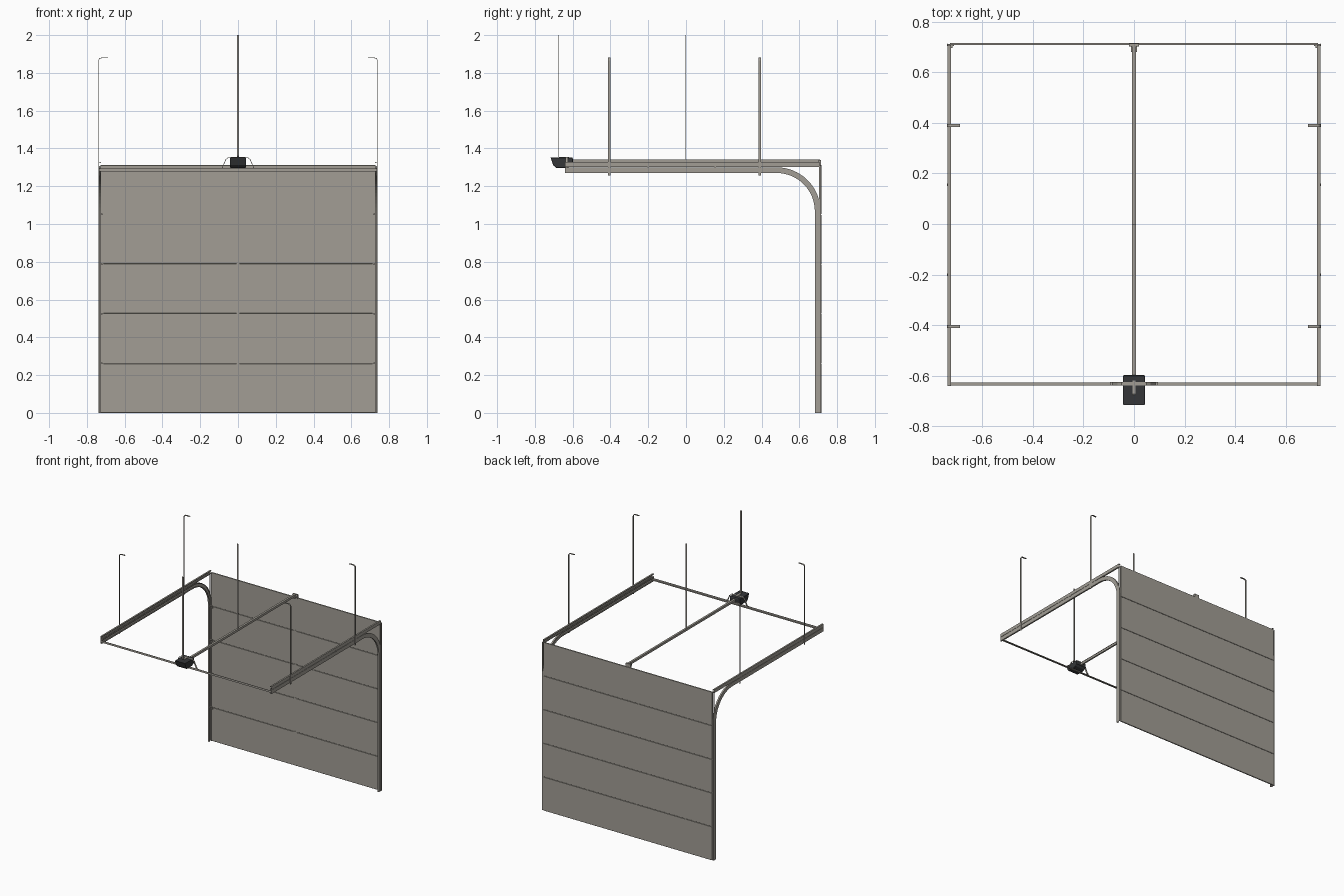
import bpy, bmesh, math
from mathutils import Vector

if "Cube" in bpy.data.objects:
    bpy.data.objects.remove(bpy.data.objects["Cube"])


def material(name, rgb):
    m = bpy.data.materials.new(name)
    m.diffuse_color = (*rgb, 1)
    m.use_nodes = True
    m.node_tree.nodes["Principled BSDF"].inputs["Base Color"].default_value = m.diffuse_color
    return m


STEEL = material("warm grey steel", (0.36, 0.34, 0.30))
DARK = material("dark charcoal", (0.035, 0.037, 0.04))


def finish(name, bm, mat):
    bmesh.ops.recalc_face_normals(bm, faces=bm.faces)
    me = bpy.data.meshes.new(name)
    bm.to_mesh(me)
    bm.free()
    me.materials.append(mat)
    ob = bpy.data.objects.new(name, me)
    bpy.context.collection.objects.link(ob)
    return ob


def box(name, x, y, z, mat=STEEL, bevel=0):
    bm = bmesh.new()
    bmesh.ops.create_cube(bm, size=1)
    for v in bm.verts:
        v.co = Vector([(r[0] + r[1]) / 2 + c * (r[1] - r[0]) for r, c in zip((x, y, z), v.co)])
    if bevel:
        bmesh.ops.bevel(bm, geom=bm.edges[:], offset=bevel, segments=1, affect='EDGES')
    return finish(name, bm, mat)


def loft(name, rings, mat=STEEL):
    """Skin a list of equal closed rings and cap both ends."""
    bm = bmesh.new()
    rings = [[bm.verts.new(p) for p in r] for r in rings]
    n = len(rings[0])
    for a, b in zip(rings, rings[1:]):
        for i in range(n):
            bm.faces.new((a[i], a[(i + 1) % n], b[(i + 1) % n], b[i]))
    bm.faces.new(rings[0])
    bm.faces.new(rings[-1])
    return finish(name, bm, mat)


def channel(name, path, half, side):
    """Sweep a lipped C channel, open towards the door, along a path in the yz plane."""
    t, xo, xi, lip = 0.002, 0.737, 0.725, half - 0.006
    prof = [(xo, -half), (xo, half), (xi, half), (xi, lip), (xi + t, lip), (xi + t, half - t),
            (xo - t, half - t), (xo - t, t - half), (xi + t, t - half), (xi + t, -lip),
            (xi, -lip), (xi, -half)]
    rings = []
    for i, p in enumerate(path):
        a, b = Vector(path[max(i - 1, 0)]), Vector(path[min(i + 1, len(path) - 1)])
        d = (b - a).normalized()
        rings.append([(side * x, p[0] + d.y * o, p[1] - d.x * o) for x, o in prof])
    return loft(name, rings)


def strap(name, pts, width_axis, centre, width):
    """Bent flat bar: path of (x, z) or (y, z) points, thickness built from path normals."""
    t, rings = 0.0015, []
    for i, p in enumerate(pts):
        d = (Vector(pts[min(i + 1, len(pts) - 1)]) - Vector(pts[max(i - 1, 0)])).normalized()
        ring = []
        for o, w in ((-t, -1), (t, -1), (t, 1), (-t, 1)):
            u, z, c = p[0] - d.y * o, p[1] + d.x * o, centre + w * width / 2
            ring.append((u, c, z) if width_axis == 'y' else (c, u, z))
        rings.append(ring)
    return loft(name, rings)


# sectional door: five panels with recessed seams
PH = 1.313 / 5
for i in range(5):
    box(f"door_panel_{i + 1}", (-0.728, 0.728), (0.708, 0.717),
        (i * PH + (0.0015 if i else 0), (i + 1) * PH - 0.0015), bevel=0.001)
    if i:
        z = i * PH
        box(f"seam_core_{i}", (-0.727, 0.727), (0.711, 0.714), (z - 0.003, z + 0.003))
        box(f"centre_hinge_{i}", (-0.009, 0.009), (0.705, 0.709), (z - 0.005, z + 0.005))

for side, tag in ((-1, "left"), (1, "right")):
    def xr(a, b):
        return tuple(sorted((side * a, side * b)))

    # curved lower track and straight upper track
    arc = [(0.48 + 0.217 * math.cos(k * math.pi / 32), 1.068 + 0.217 * math.sin(k * math.pi / 32))
           for k in range(17)]
    channel(f"lower_track_{tag}", [(0.697, 0)] + arc + [(-0.64, 1.285)], 0.015, side)
    channel(f"upper_track_{tag}", [(0.708, 1.315), (-0.64, 1.315)], 0.013, side)
    # corner jamb angle tying the track to the door edge
    box(f"jamb_angle_{tag}", xr(0.737, 0.739), (0.704, 0.715), (0, 1.31))
    # hinges and rollers at the panel ends
    for i in range(1, 5):
        z = i * PH
        box(f"end_hinge_{tag}_{i}", xr(0.712, 0.727), (0.704, 0.709), (z - 0.014, z + 0.004))
        box(f"roller_pin_{tag}_{i}", xr(0.718, 0.735), (0.696, 0.705), (z - 0.004, z + 0.004))
    # joining bolts between the two tracks
    for k, y in enumerate((-0.2, 0.155)):
        box(f"track_bolt_{tag}_{k}", xr(0.733, 0.739), (y - 0.005, y + 0.005), (1.296, 1.306))
    # ceiling hangers with a rounded inward hook
    hook = [(side * (0.723 + 0.015 * math.cos(a)), 1.864 + 0.015 * math.sin(a))
            for a in [k * math.pi / 10 for k in range(6)]]
    for y, pos in ((-0.406, "rear"), (0.39, "door_end")):
        strap(f"hanger_{tag}_{pos}", [(side * 0.738, 1.256)] + hook + [(side * 0.688, 1.879)],
              'y', y, 0.012)

# cross bar joining the free ends of the tracks
box("cross_bar_web", (-0.735, 0.735), (-0.639, -0.636), (1.278, 1.293))
box("cross_bar_flange", (-0.735, 0.735), (-0.639, -0.627), (1.278, 1.281))

# centre drive rail and its bracket at the door
box("drive_rail", (-0.006, 0.006), (-0.61, 0.709), (1.322, 1.338))
box("drive_rail_flange", (-0.008, 0.008), (-0.61, 0.709), (1.338, 1.341))
box("door_bracket", (-0.02, 0.02), (0.702, 0.714), (1.306, 1.338))
box("door_bracket_foot", (-0.012, 0.012), (0.68, 0.705), (1.314, 1.323))

# motor housing
side_profile = [(-0.717, 1.352), (-0.602, 1.352), (-0.598, 1.345), (-0.600, 1.318), (-0.612, 1.304),
                (-0.630, 1.297), (-0.688, 1.297), (-0.704, 1.312)]
inner = [(-0.66 + (y + 0.66) * 0.96, 1.325 + (z - 1.325) * 0.9) for y, z in side_profile]
loft("motor_housing", [[(x, y, z) for y, z in p] for x, p in
                       ((-0.043, inner), (-0.039, side_profile), (0.039, side_profile), (0.043, inner))],
     DARK)

# strap over the motor, resting on the cross bar
strap("motor_strap", [(-0.095, 1.294), (-0.084, 1.296), (-0.064, 1.342), (-0.05, 1.353), (0.05, 1.353),
                      (0.064, 1.342), (0.084, 1.296), (0.095, 1.294)], 'y', -0.632, 0.012)

# centre hangers for the motor and the middle of the drive rail
strap("motor_hanger", [(-0.62, 1.3545), (-0.672, 1.3545), (-0.677, 1.36), (-0.677, 2.0)], 'x', 0, 0.013)
strap("rail_hanger", [(-0.003, 1.325), (-0.003, 2.0)], 'x', 0, 0.013)
